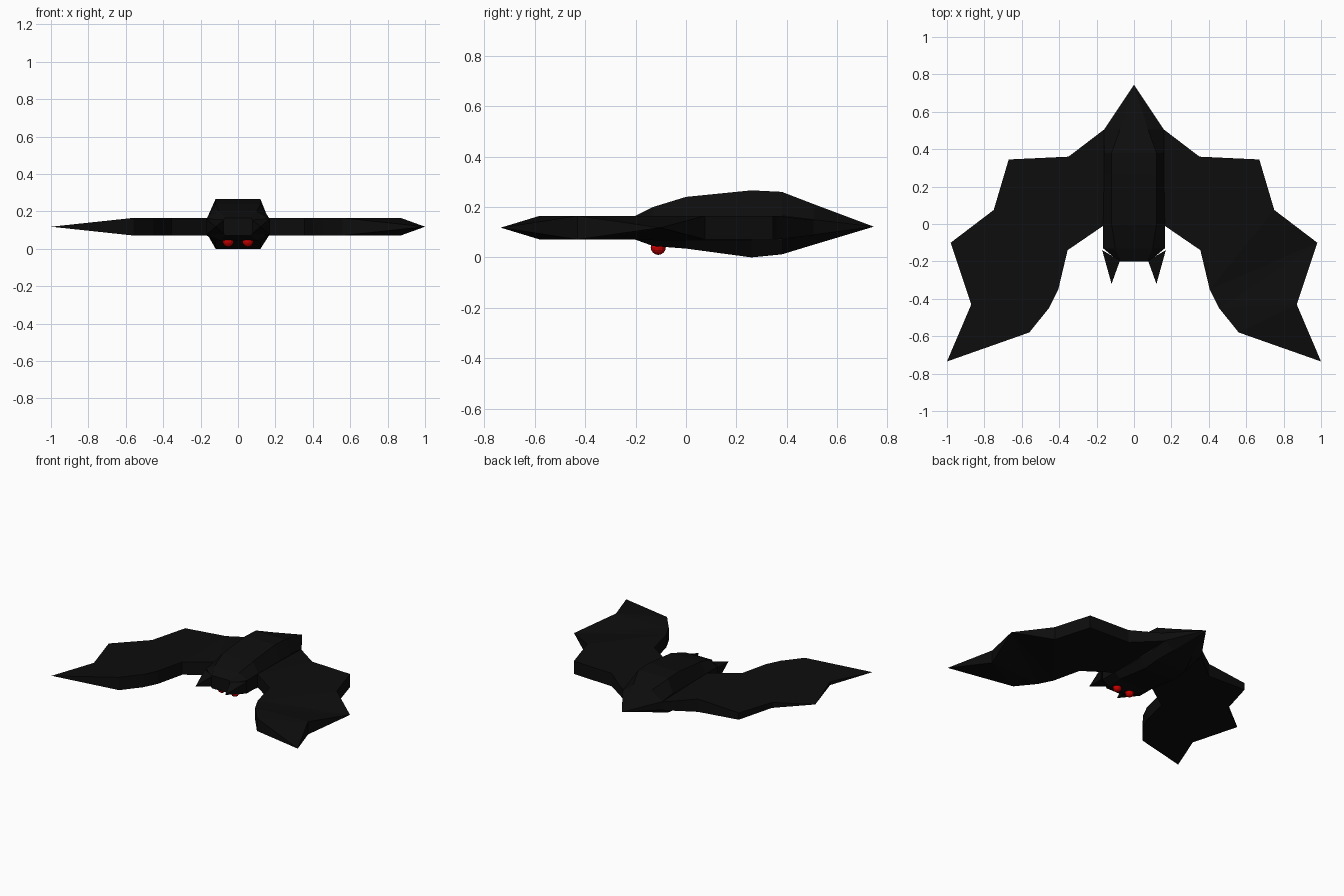
import bpy, bmesh

if "Cube" in bpy.data.objects:
    bpy.data.objects.remove(bpy.data.objects["Cube"])

MID = 0.118  # height of the wing plane


def material(name, rgb):
    m = bpy.data.materials.new(name)
    m.diffuse_color = (*rgb, 1)
    m.use_nodes = True
    m.node_tree.nodes["Principled BSDF"].inputs["Base Color"].default_value = m.diffuse_color
    return m


black = material("bat_black", (0.004, 0.004, 0.004))
red = material("eye_red", (0.6, 0.0, 0.0))


def finish(name, bm, mat):
    bmesh.ops.remove_doubles(bm, verts=bm.verts, dist=0.0005)
    bmesh.ops.recalc_face_normals(bm, faces=bm.faces)
    me = bpy.data.meshes.new(name)
    bm.to_mesh(me)
    bm.free()
    me.materials.append(mat)
    ob = bpy.data.objects.new(name, me)
    bpy.context.collection.objects.link(ob)
    return ob


# body: eight-sided rings lofted from snout to tail
# y, top half width, side half width, top z, upper side z, lower side z, bottom z
stations = [
    (-0.20, 0.07, 0.08, 0.165, 0.145, 0.09, 0.07),
    (-0.13, 0.10, 0.165, 0.20, 0.165, 0.07, 0.045),
    (0.00, 0.12, 0.165, 0.24, 0.165, 0.07, 0.035),
    (0.26, 0.12, 0.16, 0.266, 0.165, 0.07, 0.0),
    (0.38, 0.12, 0.16, 0.26, 0.165, 0.07, 0.012),
    (0.505, 0.075, 0.16, 0.212, 0.15, 0.09, 0.05),
]
bm = bmesh.new()
rings = []
for y, wt, ws, zt, zu, zl, zb in stations:
    half = [(wt, zt), (ws, zu), (ws, zl), (wt, zb)]
    ring = half + [(-x, z) for x, z in reversed(half)]
    rings.append([bm.verts.new((x, y, z)) for x, z in ring])
for a, b in zip(rings, rings[1:]):
    for i in range(8):
        j = (i + 1) % 8
        bm.faces.new((a[i], a[j], b[j], b[i]))
bm.faces.new(rings[0])
tail = bm.verts.new((0, 0.745, 0.122))
for i in range(8):
    bm.faces.new((rings[-1][i], rings[-1][(i + 1) % 8], tail))
finish("body", bm, black)

# wings: leading and trailing points joined in strips, with a thickness at each
T = 0.047
leading = [(0.10, 0.0), (0.165, -0.01), (0.355, -0.14), (0.405, -0.35),
           (0.405, -0.35), (0.455, -0.45), (0.56, -0.58), (1.0, -0.735)]
trailing = [(0.10, 0.50), (0.16, 0.505), (0.35, 0.36), (0.67, 0.345),
            (0.75, 0.075), (0.98, -0.10), (0.87, -0.43), (1.0, -0.735)]
lead_t = [T] * 7 + [0]
trail_t = {1: [T, 0.03, T, T, T, 0, T, 0],
           -1: [T, 0.03, T, 0.025, 0.02, 0, 0.013, 0]}


def wing(name, side):
    bm = bmesh.new()

    def add(points):
        pts = []
        for p in points:
            if p not in pts:
                pts.append(p)
        if len(pts) > 2:
            vs = [bm.verts.new(p) for p in pts]
            bm.faces.new(vs)

    def corner(p, t, s):
        return (side * p[0], p[1], MID + s * t)

    tt = trail_t[side]
    for i in range(len(leading) - 1):
        a, b = (leading[i], lead_t[i]), (leading[i + 1], lead_t[i + 1])
        c, d = (trailing[i + 1], tt[i + 1]), (trailing[i], tt[i])
        for s in (1, -1):
            add([corner(*a, s), corner(*b, s), corner(*c, s)])
            add([corner(*a, s), corner(*c, s), corner(*d, s)])
        for p, q in ((a, b), (d, c)):
            add([corner(*p, 1), corner(*q, 1), corner(*q, -1), corner(*p, -1)])
    a, d = (leading[0], lead_t[0]), (trailing[0], tt[0])
    add([corner(*a, 1), corner(*d, 1), corner(*d, -1), corner(*a, -1)])
    finish(name, bm, black)


wing("right_wing", 1)
wing("left_wing", -1)

for side, label in ((1, "right"), (-1, "left")):
    # ear: four-sided spike pointing forward
    bm = bmesh.new()
    base = [bm.verts.new((side * x, y, z)) for x, y, z in
            ((0.17, -0.14, 0.16), (0.075, -0.195, 0.155),
             (0.075, -0.195, 0.08), (0.17, -0.14, 0.075))]
    tip = bm.verts.new((side * 0.12, -0.32, MID))
    bm.faces.new(base)
    for i in range(4):
        bm.faces.new((base[i], base[(i + 1) % 4], tip))
    finish(label + "_ear", bm, black)

    # eye: small ball under the snout
    bm = bmesh.new()
    bmesh.ops.create_uvsphere(bm, u_segments=12, v_segments=8, radius=0.03)
    bmesh.ops.translate(bm, verts=bm.verts, vec=(side * 0.053, -0.11, 0.04))
    finish(label + "_eye", bm, red)
